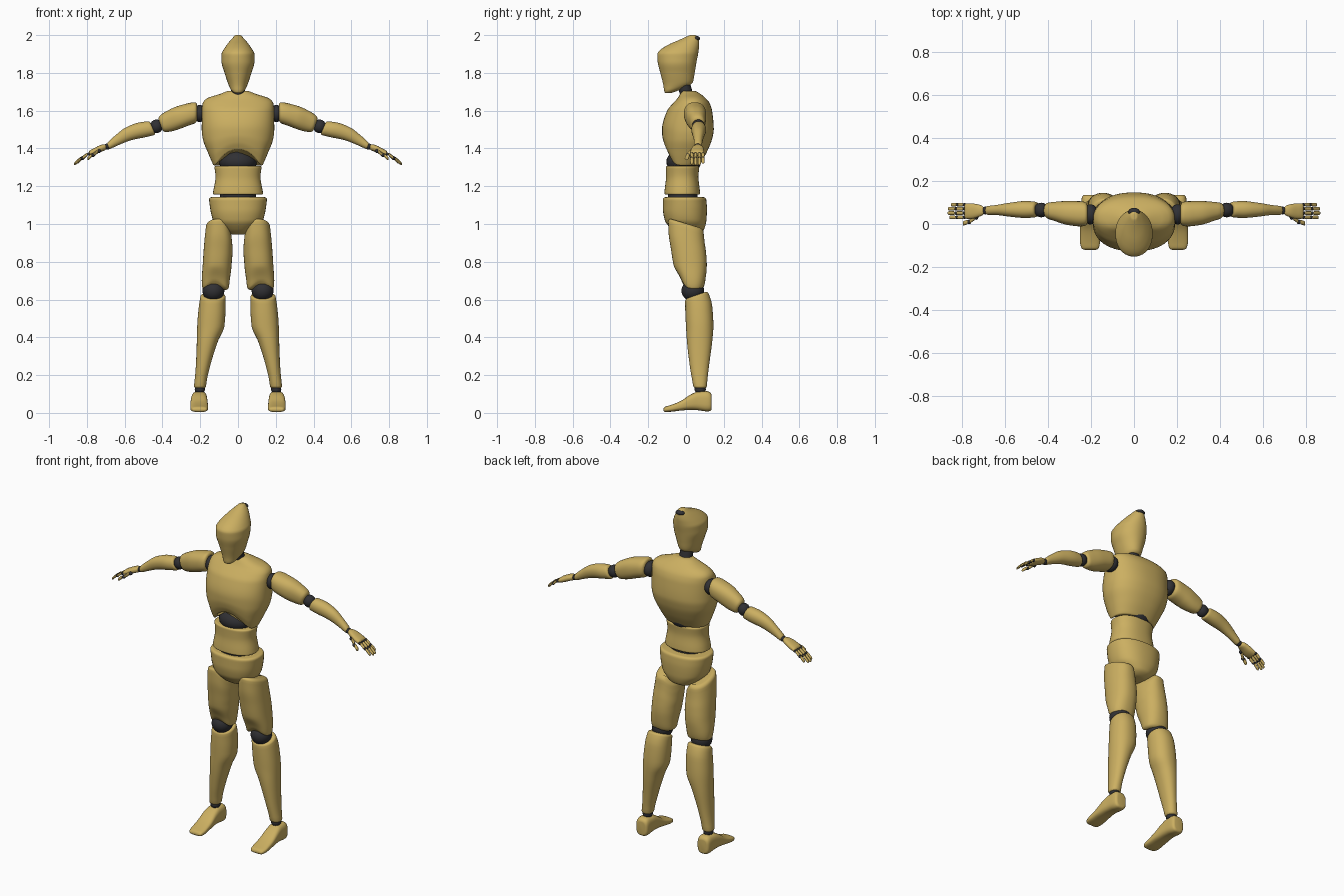
import bpy, bmesh, math
from mathutils import Matrix, Vector


def material(name, rgb):
    m = bpy.data.materials.new(name)
    m.diffuse_color = (*rgb, 1)
    return m


GOLD = material("mustard shell", (0.60, 0.43, 0.12))
DARK = material("charcoal joint", (0.03, 0.03, 0.034))


def clamp(v):
    return max(0.0, min(1.0, v))


def finish(bm, name, mat, mirror):
    bmesh.ops.recalc_face_normals(bm, faces=bm.faces)
    for f in bm.faces:
        f.smooth = True
    for e in bm.edges:
        e.smooth = e.calc_face_angle(0) < math.radians(40)
    me = bpy.data.meshes.new(name)
    bm.to_mesh(me)
    bm.free()
    me.materials.append(mat)
    ob = bpy.data.objects.new(name, me)
    bpy.context.collection.objects.link(ob)
    if mirror:
        ob.modifiers.new("mirror", 'MIRROR').use_mirror_merge = False
    return ob


def curve(secs, t):
    """Smooth monotone interpolation of section values at t."""
    def slope(i, k):
        return (secs[i + 1][k] - secs[i][k]) / (secs[i + 1][0] - secs[i][0])

    def tangent(i, k):
        if i == 0:
            return slope(0, k)
        if i == len(secs) - 1:
            return slope(i - 1, k)
        a, b = slope(i - 1, k), slope(i, k)
        return 0 if a * b <= 0 else 2 * a * b / (a + b)
    i = 0
    while i < len(secs) - 2 and t > secs[i + 1][0]:
        i += 1
    h = secs[i + 1][0] - secs[i][0]
    u = (t - secs[i][0]) / h
    out = []
    for k in range(1, 5):
        out.append((2*u**3 - 3*u*u + 1) * secs[i][k] + (u**3 - 2*u*u + u) * h * tangent(i, k)
                   + (3*u*u - 2*u**3) * secs[i + 1][k] + (u**3 - u*u) * h * tangent(i + 1, k))
    return out


def loft(name, secs, axis='z', e=0.012, p=2.3, warp=None, mirror=False, mat=GOLD, n=40, steps=22):
    """Sections are (position, low1, high1, low2, high2); ends rounded by e."""
    secs = sorted(secs)
    t0, t1 = secs[0][0], secs[-1][0]
    rnd = [e * (1 - math.cos(math.radians(a))) for a in (0, 22, 45, 67)]
    ts = [t0 + r for r in rnd]
    ts += [t0 + e + (t1 - t0 - 2 * e) * i / steps for i in range(steps + 1)]
    ts += [t1 - r for r in reversed(rnd)]
    bm = bmesh.new()
    rings = []
    for t in ts:
        a0, a1, b0, b1 = curve(secs, t)
        d = min(t - t0, t1 - t)
        cut = e - math.sqrt(max(0, e * e - (e - d) ** 2)) if d < e else 0
        ra = max((a1 - a0) / 2 - cut, 0.002)
        rb = max((b1 - b0) / 2 - cut, 0.002)
        ring = []
        for i in range(n):
            w = 2 * math.pi * i / n
            c, s = math.cos(w), math.sin(w)
            a = (a0 + a1) / 2 + ra * math.copysign(abs(c) ** (2 / p), c)
            b = (b0 + b1) / 2 + rb * math.copysign(abs(s) ** (2 / p), s)
            v = Vector({'z': (a, b, t), 'x': (t, a, b), 'y': (a, t, b)}[axis])
            ring.append(bm.verts.new(warp(v) if warp else v))
        rings.append(ring)
    for r, q in zip(rings, rings[1:]):
        for i in range(n):
            j = (i + 1) % n
            bm.faces.new((r[i], r[j], q[j], q[i]))
    bm.faces.new(rings[0])
    bm.faces.new(rings[-1])
    return finish(bm, name, mat, mirror)


def ball(name, c, r, mirror=False, seg=28):
    bm = bmesh.new()
    bmesh.ops.create_uvsphere(bm, u_segments=seg, v_segments=seg // 2, radius=1,
                              matrix=Matrix.Translation(c) @ Matrix.Diagonal((*r, 1)))
    return finish(bm, name, DARK, mirror)


def front_arch(cx, half, low, top, rise, y_mid, y_rng):
    """Raise the front lower rim into an arch."""
    def f(v):
        k = clamp(1 - ((v.x - cx) / half) ** 2) * clamp((y_mid - v.y) / y_rng) * clamp((top - v.z) / (top - low))
        return Vector((v.x, v.y, v.z + rise * k))
    return f


# Head, neck and the small peg on the crown
loft("head", [(1.694, -.02, .02, -.112, -.075), (1.705, -.033, .033, -.116, -.045),
              (1.73, -.047, .047, -.119, .014), (1.75, -.055, .055, -.123, .036),
              (1.80, -.071, .071, -.136, .046), (1.86, -.087, .087, -.15, .056),
              (1.90, -.087, .087, -.152, .064), (1.92, -.078, .078, -.138, .067),
              (1.95, -.058, .058, -.092, .07), (1.975, -.038, .038, -.035, .069),
              (1.99, -.024, .024, -.002, .063), (2.0, -.015, .015, .02, .05)],
     e=.004, p=2.1, steps=36)
ball("crown_peg", (0, .056, 1.982), (.027, .019, .013))
loft("neck", [(1.66, -.038, .038, -.025, .045), (1.77, -.037, .037, -.055, .015)], e=.005, p=2, mat=DARK)

# Torso
loft("chest", [(1.31, -.13, .13, -.10, .07), (1.38, -.16, .16, -.118, .11),
               (1.45, -.186, .186, -.126, .138), (1.5, -.192, .192, -.127, .147),
               (1.6, -.191, .191, -.1, .138), (1.64, -.187, .187, -.068, .125),
               (1.665, -.165, .165, -.045, .105), (1.69, -.09, .09, -.03, .075),
               (1.705, -.055, .055, -.02, .05)],
     e=.006, warp=front_arch(0, .125, 1.31, 1.5, .085, -.02, .06), n=56, steps=36)
ball("belly_joint", (0, -.012, 1.33), (.1, .092, .068))
loft("waist", [(1.155, -.134, .134, -.115, .075), (1.18, -.13, .13, -.113, .073),
               (1.25, -.119, .119, -.106, .066), (1.307, -.126, .126, -.107, .071)], e=.009)
loft("waist_joint", [(1.12, -.095, .095, -.095, .06), (1.18, -.095, .095, -.095, .06)], e=.004, mat=DARK)
loft("pelvis", [(.945, -.05, .05, -.04, .065), (.97, -.085, .085, -.075, .095),
                (1.02, -.132, .132, -.112, .108), (1.08, -.147, .147, -.122, .111),
                (1.142, -.155, .155, -.122, .106)], e=.014)


# Legs (built on +x and mirrored)
def thigh_shape(v):
    w = clamp((v.z - .8) / .2)
    v = front_arch(.125, .065, .65, .78, .04, .03, .05)(v)
    v.z -= w * (.3 * (v.y + .09) + 1.1 * max(0, .085 - v.x))
    return v


def shin_shape(v):
    v.z -= .35 * (.13 - v.y) * clamp((v.z - .45) / .2)
    return v


loft("thigh", [(.65, .05, .188, -.018, .09), (.70, .044, .192, -.035, .102), (.78, .034, .187, -.065, .11),
               (.87, .03, .182, -.08, .106), (.95, .03, .176, -.092, .098), (1.03, .035, .168, -.095, .092)],
     e=.018, warp=thigh_shape, mirror=True)
ball("knee", (.13, .036, .647), (.058, .06, .056), True)
loft("shin", [(.13, .17, .235, .04, .11), (.16, .167, .231, .035, .112), (.25, .147, .223, .02, .122),
              (.38, .106, .218, .005, .139), (.46, .072, .216, 0, .145), (.57, .066, .208, -.004, .138),
              (.65, .066, .198, -.005, .115)], e=.014, p=2.2, warp=shin_shape, mirror=True)
ball("ankle", (.202, .075, .125), (.027, .03, .025), True)
loft("foot", [(-.12, .165, .243, .004, .03), (-.08, .158, .252, .006, .042), (-.03, .159, .252, .012, .062),
              (.03, .162, .25, .016, .1), (.065, .163, .247, .014, .113), (.11, .164, .245, .008, .115),
              (.136, .168, .24, .01, .105)], axis='y', e=.012, p=3, mirror=True)


# Arms
def tilt(x0, z0, slope, start):
    """Lean end rings square to a drooping limb."""
    def f(v):
        dz = v.z - (z0 + slope * (v.x - x0))
        v.x -= slope * dz * clamp((v.x - start) / .1)
        return v
    return f


ball("shoulder", (.203, .045, 1.585), (.036, .047, .045), True)
loft("upper_arm", [(.217, -.008, .1, 1.537, 1.646), (.25, -.011, .106, 1.525, 1.642),
                   (.31, -.004, .107, 1.505, 1.625), (.37, .015, .103, 1.49, 1.592),
                   (.41, .028, .098, 1.485, 1.565)],
     axis='x', e=.015, warp=tilt(.225, 1.59, -.36, .28), mirror=True)
ball("elbow", (.432, .065, 1.517), (.034, .034, .036), True)
loft("forearm", [(.452, .032, .103, 1.472, 1.545), (.50, .028, .107, 1.46, 1.538),
                 (.57, .034, .099, 1.444, 1.512), (.64, .042, .088, 1.417, 1.465),
                 (.69, .043, .083, 1.394, 1.426)],
     axis='x', e=.01, p=2.1, warp=tilt(.45, 1.51, -.417, .3), mirror=True)
ball("wrist", (.692, .063, 1.41), (.018, .018, .016), True)

# Hands
loft("palm", [(.697, .046, .078, 1.393, 1.423), (.72, .034, .09, 1.384, 1.42),
              (.765, .024, .096, 1.364, 1.4), (.79, .025, .096, 1.358, 1.386)],
     axis='x', e=.008, mirror=True)


def digit(name, pts, r):
    for i, (a, b) in enumerate(zip(pts, pts[1:])):
        ball(f"{name}_joint_{i + 1}", a, (r, r, r), True, 12)
        loft(f"{name}_part_{i + 1}", [(x + o, y - r, y + r, z - r, z + r) for (x, y, z), o in ((a, .005), (b, 0))],
             axis='x', e=.006, p=2, mirror=True, n=12, steps=3)


for i, (y, tip) in enumerate([(.031, .86), (.051, .868), (.071, .866), (.09, .852)]):
    m = (.79 + tip) / 2
    digit(f"finger_{i + 1}", [(.79, y, 1.371), (m, y, 1.348), (tip, y, 1.316 + (.868 - tip) * .5)], .0085)
digit("thumb", [(.735, .03, 1.386), (.768, .01, 1.364), (.797, .002, 1.345)], .0105)
